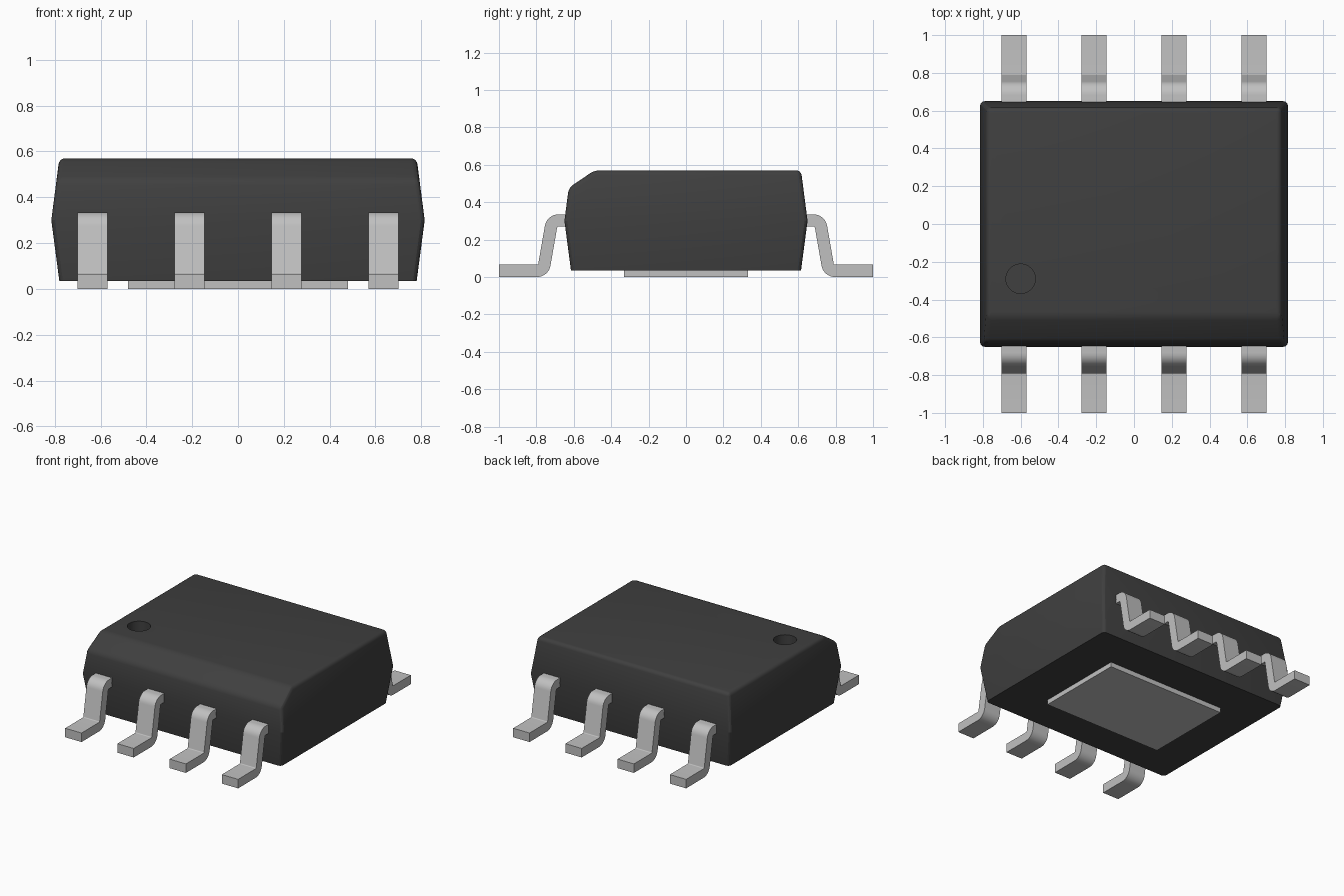
import bpy, bmesh, math
from mathutils import Vector

cube = bpy.data.objects.get("Cube")
if cube:
    bpy.data.objects.remove(cube)


def material(name, v):
    m = bpy.data.materials.new(name)
    m.use_nodes = True
    m.diffuse_color = (v, v, v, 1)
    m.node_tree.nodes["Principled BSDF"].inputs["Base Color"].default_value = (v, v, v, 1)
    return m


plastic = material("black plastic", 0.05)
metal = material("tinned metal", 0.53)


def finish(bm, name, mat, angle=None):
    bmesh.ops.recalc_face_normals(bm, faces=bm.faces)
    me = bpy.data.meshes.new(name)
    bm.to_mesh(me)
    bm.free()
    me.materials.append(mat)
    ob = bpy.data.objects.new(name, me)
    bpy.context.collection.objects.link(ob)
    if angle:
        bpy.ops.object.select_all(action='DESELECT')
        ob.select_set(True)
        bpy.context.view_layer.objects.active = ob
        bpy.ops.object.shade_smooth_by_angle(angle=math.radians(angle))
    return ob


# Moulded body: three stacked rectangles, widest at the parting line
BOTTOM, MIDDLE, TOP = 0.035, 0.30, 0.57
bm = bmesh.new()
rings = []
for hx, hy, z in ((0.78, 0.615, BOTTOM), (0.815, 0.65, MIDDLE), (0.78, 0.615, TOP)):
    rings.append([bm.verts.new((sx * hx, sy * hy, z))
                  for sx, sy in ((-1, -1), (1, -1), (1, 1), (-1, 1))])
bm.faces.new(rings[0])
bm.faces.new(rings[2])
for a, b in zip(rings, rings[1:]):
    for i in range(4):
        j = (i + 1) % 4
        bm.faces.new((a[i], a[j], b[j], b[i]))

# Sloped cut along the top front edge
p, q = Vector((0, -0.627, 0.477)), Vector((0, -0.49, TOP))
d = q - p
cut = bmesh.ops.bisect_plane(bm, geom=bm.verts[:] + bm.edges[:] + bm.faces[:],
                             plane_co=p, plane_no=(0, -d.z, d.y), clear_outer=True)
bmesh.ops.contextual_create(bm, geom=[e for e in cut["geom_cut"]
                                      if isinstance(e, bmesh.types.BMEdge)])

# Soften everything except the bottom rim and the parting line
soft = [e for e in bm.edges
        if not any(all(abs(v.co.z - z) < 1e-4 for v in e.verts) for z in (BOTTOM, MIDDLE))]
bmesh.ops.bevel(bm, geom=soft, offset=0.025, offset_type='OFFSET', segments=4,
                profile=0.5, affect='EDGES', clamp_overlap=True)
body = finish(bm, "body", plastic)

# Round pin-one recess in the top
DEPTH = 0.1
bm = bmesh.new()
bmesh.ops.create_cone(bm, cap_ends=True, segments=32, radius1=0.078, radius2=0.078, depth=2 * DEPTH)
bmesh.ops.translate(bm, verts=bm.verts, vec=(-0.6, -0.29, TOP))
cutter = finish(bm, "recess_cutter", plastic)
cutter.hide_render = True
mod = body.modifiers.new("pin one recess", 'BOOLEAN')
mod.operation = 'DIFFERENCE'
mod.solver = 'EXACT'
mod.object = cutter
bpy.ops.object.select_all(action='DESELECT')
body.select_set(True)
bpy.context.view_layer.objects.active = body
bpy.ops.object.modifier_apply(modifier=mod.name)
bpy.data.objects.remove(cutter)
bpy.ops.object.shade_smooth_by_angle(angle=math.radians(20))

# Thermal pad under the body
bm = bmesh.new()
bmesh.ops.create_cube(bm, size=1)
bmesh.ops.scale(bm, verts=bm.verts, vec=(0.96, 0.665, 0.05))
bmesh.ops.translate(bm, verts=bm.verts, vec=(0, 0, 0.025))
finish(bm, "thermal_pad", metal)


# Gull-wing leads: a rounded centre line thickened both ways, then widened along x
def lead_outline(half, radius=0.04, steps=8):
    a, b, c, e = (Vector(v) for v in ((0.60, 0.302), (0.716, 0.302), (0.763, 0.033), (1.0, 0.033)))
    path = [(a, Vector((0, 1)))]
    for prev, corner, nxt in ((a, b, c), (b, c, e)):
        t0, t1 = (corner - prev).normalized(), (nxt - corner).normalized()
        turn = t0.angle_signed(t1)
        side = 1 if t0.x * t1.y - t0.y * t1.x > 0 else -1
        n0 = Vector((-t0.y, t0.x))
        start = corner - t0 * radius * math.tan(abs(turn) / 2)
        centre = start + n0 * side * radius
        for i in range(steps + 1):
            ang = side * abs(turn) * i / steps
            n = Vector((n0.x * math.cos(ang) - n0.y * math.sin(ang),
                        n0.x * math.sin(ang) + n0.y * math.cos(ang)))
            path.append((centre - n * side * radius, n))
    path.append((e, Vector((0, 1))))
    return [p + n * half for p, n in path], [p - n * half for p, n in path]


upper, lower = lead_outline(0.033)
for sy, row in ((-1, "front"), (1, "back")):
    for k in range(4):
        x = (k - 1.5) * 0.4233
        bm = bmesh.new()
        face = bm.faces.new([bm.verts.new((x - 0.066, sy * v.x, v.y))
                             for v in upper + lower[::-1]])
        ext = bmesh.ops.extrude_face_region(bm, geom=[face])
        bmesh.ops.translate(bm, vec=(0.132, 0, 0),
                            verts=[v for v in ext["geom"] if isinstance(v, bmesh.types.BMVert)])
        finish(bm, f"{row}_lead_{k + 1}", metal, 35)
